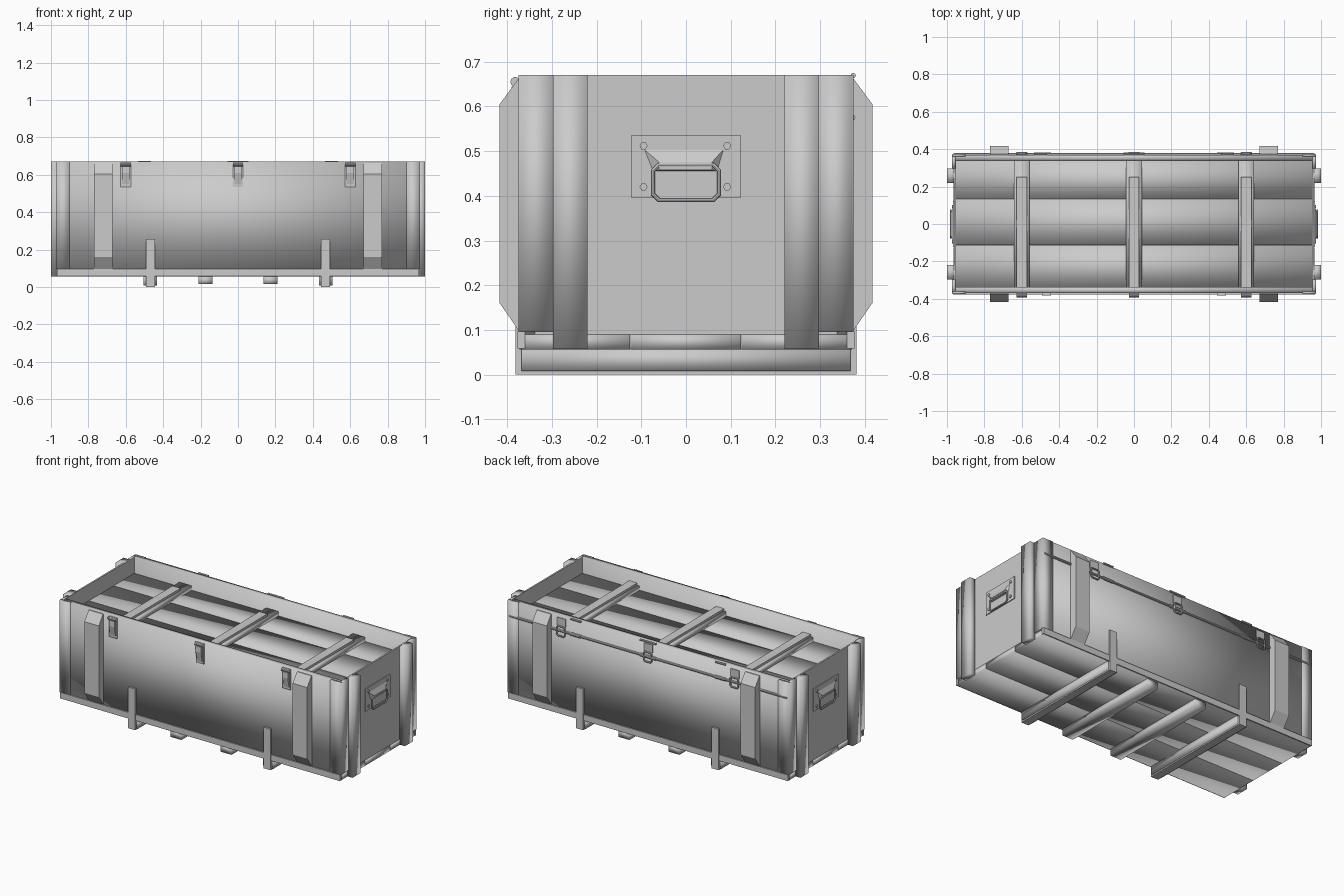
import bpy, bmesh, math
from mathutils import Matrix, Vector

cube = bpy.data.objects.get("Cube")
if cube:
    bpy.data.objects.remove(cube, do_unlink=True)

GREY = (0.6, 0.6, 0.6, 1)
mat = bpy.data.materials.new("plain_grey")
mat.use_nodes = True
mat.diffuse_color = GREY
mat.node_tree.nodes["Principled BSDF"].inputs["Base Color"].default_value = GREY


def finish(name, bm, smooth=False):
    bmesh.ops.recalc_face_normals(bm, faces=bm.faces)
    for f in bm.faces:
        f.smooth = smooth
    mesh = bpy.data.meshes.new(name)
    bm.to_mesh(mesh)
    bm.free()
    mesh.materials.append(mat)
    ob = bpy.data.objects.new(name, mesh)
    bpy.context.collection.objects.link(ob)
    return ob


def box(name, xs, ys, zs, smooth=False):
    """Box between two limits on each axis."""
    bm = bmesh.new()
    size = [abs(a[1] - a[0]) for a in (xs, ys, zs)]
    mid = [(a[1] + a[0]) / 2 for a in (xs, ys, zs)]
    m = Matrix.Translation(mid) @ Matrix.Diagonal((*size, 1))
    bmesh.ops.create_cube(bm, size=1, matrix=m)
    return finish(name, bm, smooth)


def around(c, width):
    return (c - width / 2, c + width / 2)


def prism(name, profile, xs, smooth=False):
    """Profile in y and z, extruded along x."""
    bm = bmesh.new()
    face = bm.faces.new([bm.verts.new((xs[0], y, z)) for y, z in profile])
    out = bmesh.ops.extrude_face_region(bm, geom=[face])
    verts = [v for v in out["geom"] if isinstance(v, bmesh.types.BMVert)]
    bmesh.ops.translate(bm, verts=verts, vec=(xs[1] - xs[0], 0, 0))
    return finish(name, bm, smooth)


def rod(name, centre, axis, radius, length, sides=10):
    bm = bmesh.new()
    turn = Vector((0, 0, 1)).rotation_difference(Vector(axis)).to_matrix().to_4x4()
    bmesh.ops.create_cone(bm, cap_ends=True, segments=sides, radius1=radius,
                          radius2=radius, depth=length,
                          matrix=Matrix.Translation(centre) @ turn)
    return finish(name, bm)


def ring(name, centre, u, v, w, h, radius):
    """Closed wire loop with cut corners, spanned by directions u and v."""
    u, v, c = Vector(u), Vector(v), Vector(centre)
    k = 0.16 * min(w, h)
    pts = []
    for su, sv in ((1, 1), (-1, 1), (-1, -1), (1, -1)):
        corner = [(su * (w / 2 - k), sv * h / 2), (su * w / 2, sv * (h / 2 - k))]
        if su * sv > 0:
            corner.reverse()
        pts += [c + u * a + v * b for a, b in corner]
    curve = bpy.data.curves.new(name, "CURVE")
    curve.dimensions = "3D"
    curve.bevel_depth = radius
    curve.bevel_resolution = 2
    spline = curve.splines.new("POLY")
    spline.points.add(len(pts) - 1)
    for p, q in zip(spline.points, pts):
        p.co = (*q, 1)
    spline.use_cyclic_u = True
    curve.materials.append(mat)
    ob = bpy.data.objects.new(name, curve)
    bpy.context.collection.objects.link(ob)
    bpy.ops.object.select_all(action="DESELECT")
    ob.select_set(True)
    bpy.context.view_layer.objects.active = ob
    bpy.ops.object.convert(target="MESH")
    bpy.ops.object.shade_smooth_by_angle()


TOP = 0.67
# Floor and lid boards, three of each
for i, (a, b) in enumerate(((-0.34, -0.112), (-0.11, 0.133), (0.135, 0.34))):
    box(f"lid_board_{i}", (-0.955, 0.955), (a, b), (0.54, 0.57), True)
for i in range(3):
    a = -0.372 + i * 0.248
    box(f"floor_board_{i}", (-0.965, 0.965), (a, a + 0.247), (0.056, 0.09), True)

# Lid straps: a wide slat with a narrower one on top
for x in (-0.6, 0, 0.6):
    box("lid_slat", around(x, 0.085), (-0.336, 0.338), (0.57, 0.598), True)
    box("lid_slat_cap", around(x, 0.055), (-0.336, 0.25), (0.598, 0.612))

for s, side in ((-1, "front"), (1, "back")):
    # Long wall with its bottom rail and corner boards
    box(f"{side}_wall", (-0.965, 0.965), (s * 0.338, s * 0.37), (0.09, TOP), True)
    box(f"{side}_rail", (-0.968, 0.968), (s * 0.36, s * 0.377), (0.058, 0.096))
    for e in (-1, 1):
        box(f"{side}_corner_board", (e * 0.9, e * 0.97), (s * 0.36, s * 0.375),
            (0.097, TOP), True)
        # Thick batten with chamfered ends
        batten = [(0.365, 0.095), (0.372, 0.095), (0.417, 0.16), (0.417, 0.605),
                  (0.375, 0.662), (0.365, 0.662)]
        prism(f"{side}_batten", [(s * y, z) for y, z in batten],
              (e * 0.67, e * 0.77))

for e, side in ((-1, "right"), (1, "left")):
    # End wall, corner strips and posts
    box(f"{side}_end_wall", (e * 0.953, e * 0.963), (-0.37, 0.37), (0.09, TOP))
    for s in (-1, 1):
        box(f"{side}_end_strip", (e * 0.955, e * 0.972), (s * 0.298, s * 0.372),
            (0.097, TOP), True)
        box(f"{side}_end_post", (e * 0.955, e * 1.0), (s * 0.22, s * 0.298),
            (0.057, TOP), True)
    # Carrying handle
    box(f"{side}_handle_plate", (e * 0.962, e * 0.968), around(0, 0.245), (0.395, 0.536))
    bm = bmesh.new()
    base = [bm.verts.new((e * 0.967, y, z)) for y, z in
            ((-0.095, 0.505), (0.085, 0.505), (0.07, 0.455), (-0.075, 0.455))]
    crest = [bm.verts.new((e * 0.982, y, z)) for y, z in
             ((-0.06, 0.475), (0.058, 0.475), (0.058, 0.458), (-0.06, 0.458))]
    bm.faces.new(base)
    bm.faces.new(crest)
    for i in range(4):
        j = (i + 1) % 4
        bm.faces.new((base[i], base[j], crest[j], crest[i]))
    finish(f"{side}_handle_socket", bm)
    ring(f"{side}_handle_grip", (e * 0.98, 0, 0.43), (0, 1, 0), (0, 0, 1),
         0.148, 0.078, 0.005)
    for y in (-0.095, 0.092):
        for z in (0.42, 0.512):
            rod(f"{side}_handle_bolt", (e * 0.969, y, z), (1, 0, 0), 0.009, 0.008, 6)

# Skids below, the outer pair held by metal straps
for e in (-1, 1):
    box("inner_skid", around(e * 0.173, 0.075), (-0.365, 0.365), (0.015, 0.058), True)
    box("outer_skid", around(e * 0.468, 0.072), (-0.368, 0.368), (0.008, 0.058), True)
    box("strap_base", around(e * 0.468, 0.05), (-0.38, 0.38), (0, 0.009))
    for s in (-1, 1):
        box("strap_upright", around(e * 0.468, 0.048), (s * 0.368, s * 0.381), (0, 0.257))

for x in (-0.6, 0, 0.6):
    # Front latches
    box("latch_plate", around(x, 0.054), (-0.368, -0.377), (0.535, 0.662))
    prism("latch_lever", [(-0.375, 0.645), (-0.39, 0.645), (-0.392, 0.61),
                          (-0.38, 0.55), (-0.375, 0.55)], around(x, 0.038))
    rod("latch_barrel", (x, -0.382, 0.655), (1, 0, 0), 0.011, 0.054)
    # Back buckles
    ring("buckle_ring", (x, 0.379, 0.575), (1, 0, 0), (0, 0, 1), 0.055, 0.06, 0.005)
    box("buckle_plate", around(x, 0.06), (0.366, 0.374), (0.605, 0.655))

# Back hinge rod with its sleeves and rim catches
rod("hinge_rod", (0, 0.372, 0.575), (1, 0, 0), 0.007, 1.92)
for x, w in ((-0.5, 0.07), (0, 0.11), (0.5, 0.07)):
    rod("rim_catch", (x, 0.374, 0.669), (1, 0, 0), 0.006, w)
    rod("rod_sleeve", (x, 0.373, 0.575), (1, 0, 0), 0.01, w)
